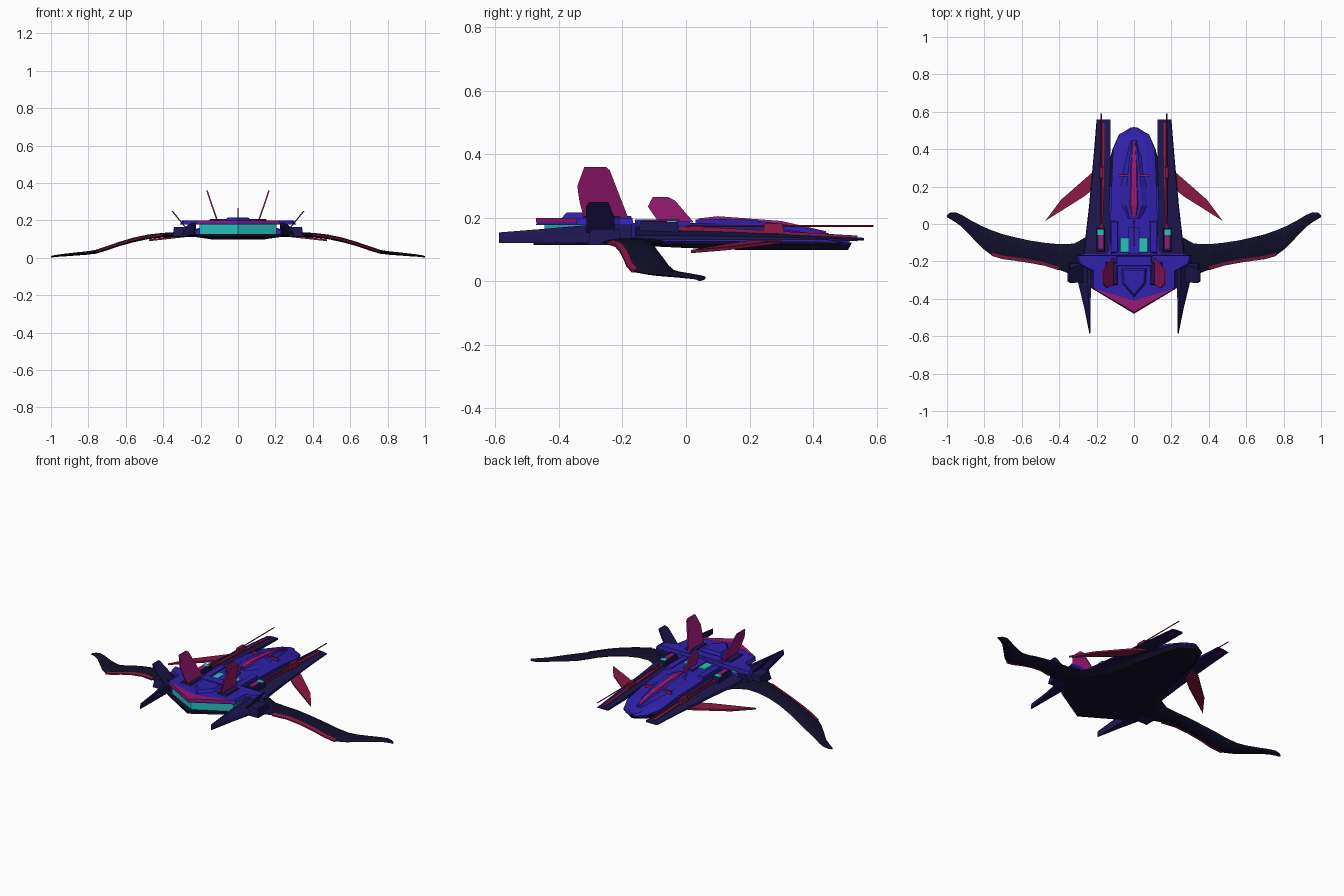
import bpy, bmesh, math

if "Cube" in bpy.data.objects:
    bpy.data.objects.remove(bpy.data.objects["Cube"])

COLORS = {"blue": (0.03, 0.015, 0.42, 1), "navy": (0.012, 0.008, 0.08, 1),
          "magenta": (0.32, 0.01, 0.17, 1), "teal": (0.02, 0.55, 0.5, 1),
          "crimson": (0.25, 0.01, 0.06, 1), "black": (0.006, 0.005, 0.025, 1)}
MATS = {}
for key, col in COLORS.items():
    MATS[key] = bpy.data.materials.new(key)
    MATS[key].diffuse_color = col


def loft(name, rings, color, mirror=False, smooth=False):
    """Skin equal-length rings of 3D points, with closed ends."""
    bm = bmesh.new()
    vs = [[bm.verts.new(p) for p in r] for r in rings]
    n = len(rings[0])
    for a, b in zip(vs, vs[1:]):
        for i in range(n):
            j = (i + 1) % n
            bm.faces.new((a[i], a[j], b[j], b[i]))
    bm.faces.new(vs[0])
    bm.faces.new(vs[-1])
    bmesh.ops.recalc_face_normals(bm, faces=bm.faces)
    me = bpy.data.meshes.new(name)
    bm.to_mesh(me)
    bm.free()
    ob = bpy.data.objects.new(name, me)
    bpy.context.collection.objects.link(ob)
    me.materials.append(MATS[color])
    if mirror:
        ob.modifiers.new("Mirror", "MIRROR")
    if smooth:
        bpy.context.view_layer.objects.active = ob
        ob.select_set(True)
        bpy.ops.object.shade_smooth_by_angle(angle=math.radians(40))
        ob.select_set(False)
    return ob


def both(half):
    """Complete a half outline (front to back, x >= 0) with its reflection."""
    return half + [(-x, y) for x, y in reversed(half) if x > 0]


def plate(name, outline, z0, z1, color, mirror=False, inset=1.0):
    """Flat slab; inset scales the top outline about its centre."""
    cx = sum(p[0] for p in outline) / len(outline)
    cy = sum(p[1] for p in outline) / len(outline)
    top = [(cx + (x - cx) * inset, cy + (y - cy) * inset, z1) for x, y in outline]
    return loft(name, [[(x, y, z0) for x, y in outline], top], color, mirror)


def box(name, x0, x1, y0, y1, z0, z1, color, mirror=False, inset=1.0):
    return plate(name, [(x0, y0), (x1, y0), (x1, y1), (x0, y1)], z0, z1, color, mirror, inset)


def fin(name, profile, x, slope, color, mirror=True, t=0.004):
    """Thin fin from a (y, z) profile, leaning outward with height."""
    z0 = min(z for _, z in profile)
    rings = [[(x + (z - z0) * slope + s * t, y, z) for y, z in profile] for s in (-1, 1)]
    return loft(name, rings, color, mirror)


# Lower hull: wide flat belly with bevelled sides
rim = both([(0, .52), (.08, .48), (.115, .4), (.165, .2), (.215, 0), (.27, -.1),
            (.32, -.18), (.33, -.27), (.225, -.345), (0, -.475)])
def belly(y):
    return .098 if y > .1 else .098 + min(.02, (.1 - y) * .07)
loft("lower_hull", [[(x * .86, y * .98, belly(y)) for x, y in rim],
                    [(x, y, .118) for x, y in rim],
                    [(x, y, .126 if y < .45 else .122) for x, y in rim]], "black")

# Upper hull: nose wedge rising to the mid deck
def deck(y, w, z, top):
    return [(-w, y, .115), (w, y, .115), (w, y, z), (w * top, y, z + .012), (-w * top, y, z + .012), (-w, y, z)]
loft("upper_hull", [deck(.515, .02, .118, .6), deck(.48, .075, .125, .6), deck(.4, .112, .138, .6),
                    deck(.25, .118, .16, .6), deck(.05, .125, .172, .6), deck(-.18, .13, .172, .7)], "blue")

# Canopy: long faceted spine
def ridge(y, w, z):
    return [(-w, y, z - .02), (w, y, z - .02), (w * .45, y, z + .008), (-w * .45, y, z + .008)]
loft("canopy", [ridge(.45, .022, .143), ridge(.36, .05, .165), ridge(.2, .085, .186),
                ridge(.1, .095, .188), ridge(.03, .05, .186)], "blue")
loft("canopy_glass", [ridge(.44, .012, .15), ridge(.3, .03, .182), ridge(.1, .035, .197),
                      ridge(.04, .02, .19)], "magenta")
box("canopy_crossbar", -.085, .085, .255, .265, .165, .186, "magenta")

# Shoulders sloping from the mid deck out to the wing roots
def shoulder(y, w, z):
    return [(.1, y, .12), (w, y, .12), (w - .02, y, .134), (.13, y, z), (.1, y, z)]
loft("shoulder", [shoulder(.2, .165, .14), shoulder(0, .215, .15), shoulder(-.1, .27, .16),
                  shoulder(-.18, .31, .175), shoulder(-.21, .31, .175)], "blue", True)

# Side booms, with a bright inner rail and a gun barrel each
def boom(y, xi, xo, z0, z1):
    return [(xi, y, z0), (xo, y, z0), (xo - .004, y, z0 + (z1 - z0) * .4), (xi + .035, y, z1), (xi, y, z1)]
loft("side_boom", [boom(.56, .125, .2, .128, .137), boom(.4, .125, .213, .13, .146),
                   boom(.1, .13, .24, .13, .16), boom(-.16, .132, .27, .13, .168)], "navy", True)
def rail(y, x, z):
    return [(x + a, y, z + b) for a, b in ((-.008, -.012), (.008, -.012), (.008, .006), (-.008, .006))]
loft("boom_rail", [rail(.54, .165, .138), rail(.1, .17, .163), rail(-.15, .18, .17)], "crimson", True)
loft("gun_barrel", [[(.175 + .003 * math.cos(a * math.pi / 3), y, .174 + .003 * math.sin(a * math.pi / 3))
                     for a in range(6)] for y in (0, .59)], "crimson", True)
box("gun_mount", .165, .185, .24, .31, .15, .182, "crimson", True, .8)
box("boom_housing", .155, .2, -.15, -.02, .155, .19, "navy", True, .9)
box("housing_cap", .165, .19, -.13, -.06, .188, .193, "magenta", True)
box("housing_light", .162, .198, -.06, -.03, .18, .192, "teal", True)

# Mid deck details
box("deck_light", -.08, .08, -.155, -.07, .17, .189, "teal", inset=.9)
box("deck_light_divider", -.03, .03, -.16, -.02, .18, .194, "blue")
box("deck_side_panel", .085, .125, -.16, .02, .165, .188, "blue", True, .9)

# Engine block: glowing core between two V-shaped plates
plate("engine_glow", both([(.205, -.18), (.205, -.335), (0, -.445)]), .125, .182, "teal")
plate("engine_floor", both([(.225, -.2), (.225, -.345), (0, -.48)]), .114, .124, "black")
plate("engine_roof", both([(.31, -.165), (.3, -.21), (.225, -.25), (.225, -.345), (0, -.472)]),
      .178, .199, "blue", inset=.96)
plate("roof_lip", both([(.222, -.343), (0, -.472), ])[:2] + [(-.222, -.343), (0, -.41)],
      .185, .2, "magenta")
plate("roof_hatch", both([(.07, -.235), (.065, -.32), (0, -.395)]), .195, .216, "blue", inset=.8)
box("roof_step", -.1, .1, -.225, -.17, .195, .206, "blue", inset=.9)
box("fin_base", .085, .155, -.33, -.2, .195, .206, "navy", True, .85)

# Rear pods tapering to long spikes
def pod(y, xi, xo, zt):
    return [(xi, y, .121), (xo, y, .121), (xo - (xo - xi) * .12, y, .14),
            (xi + (xo - xi) * .25, y, zt), (xi, y, zt)]
loft("rear_spike", [pod(-.17, .225, .315, .195), pod(-.3, .23, .302, .178),
                    pod(-.45, .232, .266, .165), pod(-.588, .234, .238, .154)], "navy", True)
box("wing_root_block", .27, .35, -.31, -.2, .115, .165, "navy", True, .8)

# Wings: gull-shaped loft, x / leading y / trailing y / mid z / thickness
def wing_ring(x, lead, trail, z, t):
    mid = (lead + trail) / 2
    half = (lead - trail) / 2
    return [(x, mid + half * math.cos(a), z + t * math.sin(a) * (1 + .25 * math.cos(a)))
            for a in (i * math.pi / 5 for i in range(10))]
stations = [(.24, -.06, -.29, .123, .013), (.32, -.105, -.275, .124, .013), (.4, -.108, -.245, .121, .012),
            (.48, -.1, -.22, .112, .012), (.56, -.088, -.205, .095, .012), (.64, -.07, -.193, .072, .011),
            (.7, -.055, -.185, .051, .011), (.76, -.034, -.168, .032, .01), (.81, -.013, -.13, .025, .009),
            (.87, .018, -.068, .02, .008), (.92, .048, -.016, .015, .007), (.955, .063, .01, .012, .006),
            (.985, .06, .028, .008, .005), (1.0, .048, .036, .005, .004)]
loft("wing", [wing_ring(*s) for s in stations], "black", True, True)
loft("wing_trailing_trim", [[(x, tr - .003, z - .004), (x, tr + .016, z - .004),
                             (x, tr + .016, z + t * .8), (x, tr - .003, z + .004)]
                            for x, _, tr, z, t in stations[2:8]], "crimson", True)

# Forward canards sweeping back and down
canard = [(.17, .3), (.23, .27), (.39, .13), (.475, .016), (.27, .145), (.2, .2)]
def canard_z(x):
    return .124 - max(0, x - .2) * .11
loft("canard", [[(x, y, canard_z(x) - .005) for x, y in canard],
                [(x, y, canard_z(x) + .005) for x, y in canard]], "crimson", True)

# Tail fins, outer finlets and central dorsal fin
fin("tail_fin", [(-.18, .195), (-.24, .35), (-.252, .36), (-.32, .36), (-.342, .3),
                 (-.335, .25), (-.32, .195)], .11, .34, "magenta")
fin("outer_finlet", [(-.225, .14), (-.225, .2), (-.245, .25), (-.305, .25), (-.315, .235),
                     (-.312, .14)], .262, .82, "navy")
fin("dorsal_fin", [(.025, .185), (-.035, .255), (-.055, .265), (-.105, .265), (-.12, .235),
                   (-.085, .185)], 0, 0, "magenta", False)

for m in bpy.data.materials:
    if m.users and not m.is_grease_pencil:
        m.use_nodes = True
        m.node_tree.nodes["Principled BSDF"].inputs["Base Color"].default_value = m.diffuse_color
